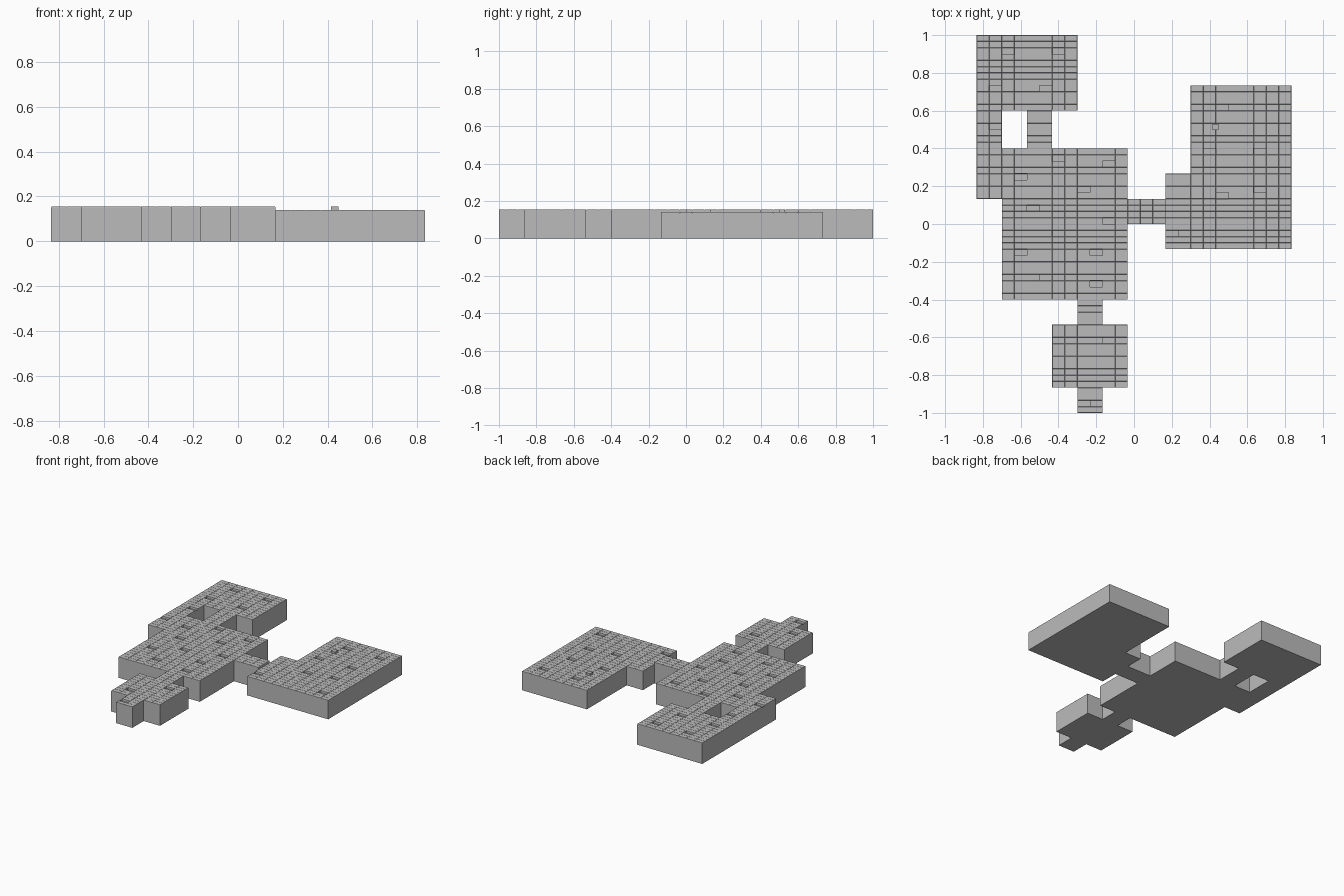
import bpy, bmesh

if "Cube" in bpy.data.objects:
    bpy.data.objects.remove(bpy.data.objects["Cube"])

U = 1 / 15                      # tile width; each brick is U wide and U/2 deep
GROUT, RAISE, SINK = 0.0012, 0.004, 0.014

stone = bpy.data.materials.new("grey_stone")
stone.diffuse_color = (0.5, 0.5, 0.5, 1)
stone.use_nodes = True
stone.node_tree.nodes["Principled BSDF"].inputs["Base Color"].default_value = stone.diffuse_color


def link(name, bm):
    mesh = bpy.data.meshes.new(name)
    bm.to_mesh(mesh)
    bm.free()
    mesh.materials.append(stone)
    obj = bpy.data.objects.new(name, mesh)
    bpy.context.collection.objects.link(obj)
    return obj


def floor_section(name, rects, top, sunken):
    """Solid slab over rectangles (col0, col1, row0, row1), paved with bricks."""
    cells = {(c, r) for c0, c1, r0, r1 in rects
             for c in range(c0, c1) for r in range(2 * r0, 2 * r1)}
    bm = bmesh.new()
    verts = {}

    def v(c, r, z):
        if (c, r, z) not in verts:
            verts[c, r, z] = bm.verts.new(((c - 12.5) * U, 1 - r * U / 2, z))
        return verts[c, r, z]

    h = top - RAISE
    bricks, pits = [], []
    for c, r in sorted(cells):
        ring = [(c, r + 1), (c + 1, r + 1), (c + 1, r), (c, r)]
        face = bm.faces.new([v(*p, h) for p in ring])
        (pits if (c, r) in sunken else bricks).append(face)
        bm.faces.new([v(*p, 0) for p in reversed(ring)])
        # outer walls only where the paving ends
        sides = [(c, r + 1), (c + 1, r), (c, r - 1), (c - 1, r)]
        for i, neighbour in enumerate(sides):
            if neighbour not in cells:
                a, b = ring[i], ring[(i + 1) % 4]
                bm.faces.new([v(*a, 0), v(*b, 0), v(*b, h), v(*a, h)])
    bm.normal_update()
    # bricks rise from the grout lines, loose ones have dropped
    bmesh.ops.inset_individual(bm, faces=bricks, thickness=GROUT, depth=RAISE)
    bmesh.ops.inset_individual(bm, faces=pits, thickness=GROUT, depth=RAISE - SINK)
    return link(name, bm)


HIGH, LOW = 0.155, 0.14

# back chamber with its two passages
floor_section("back_room_floor", [(0, 8, 0, 6), (0, 2, 6, 9), (4, 6, 6, 9)], HIGH,
              {(2, 2), (6, 2), (1, 8), (5, 8), (1, 14)})

# central hall, side alcove and connecting corridor
floor_section("main_hall_floor", [(2, 12, 9, 21), (0, 2, 9, 13), (12, 15, 13, 15)], HIGH,
              {(0, 21), (3, 22), (6, 19), (10, 20), (8, 24), (4, 27), (10, 29),
               (6, 31), (3, 34), (5, 38), (9, 34), (9, 39)})

# entrance chamber with neck and doorstep
floor_section("entrance_floor", [(8, 10, 21, 23), (6, 12, 23, 28), (8, 10, 28, 30)], HIGH,
              {(10, 48), (7, 53), (8, 58)})

# lower side chamber in two halves
floor_section("side_room_back_floor", [(17, 25, 4, 9)], LOW, {(19, 11), (23, 11)})
floor_section("side_room_front_floor", [(17, 25, 9, 17), (15, 17, 11, 17)], LOW,
              {(18, 18), (22, 18), (19, 25), (22, 24), (15, 31), (23, 31)})

# small raised stone block
bm = bmesh.new()
bmesh.ops.create_cube(bm, size=1)
bmesh.ops.scale(bm, vec=(0.033, 0.033, 0.025), verts=bm.verts)
bmesh.ops.translate(bm, vec=(0.432, 0.514, 0.1425), verts=bm.verts)
link("raised_block", bm)
